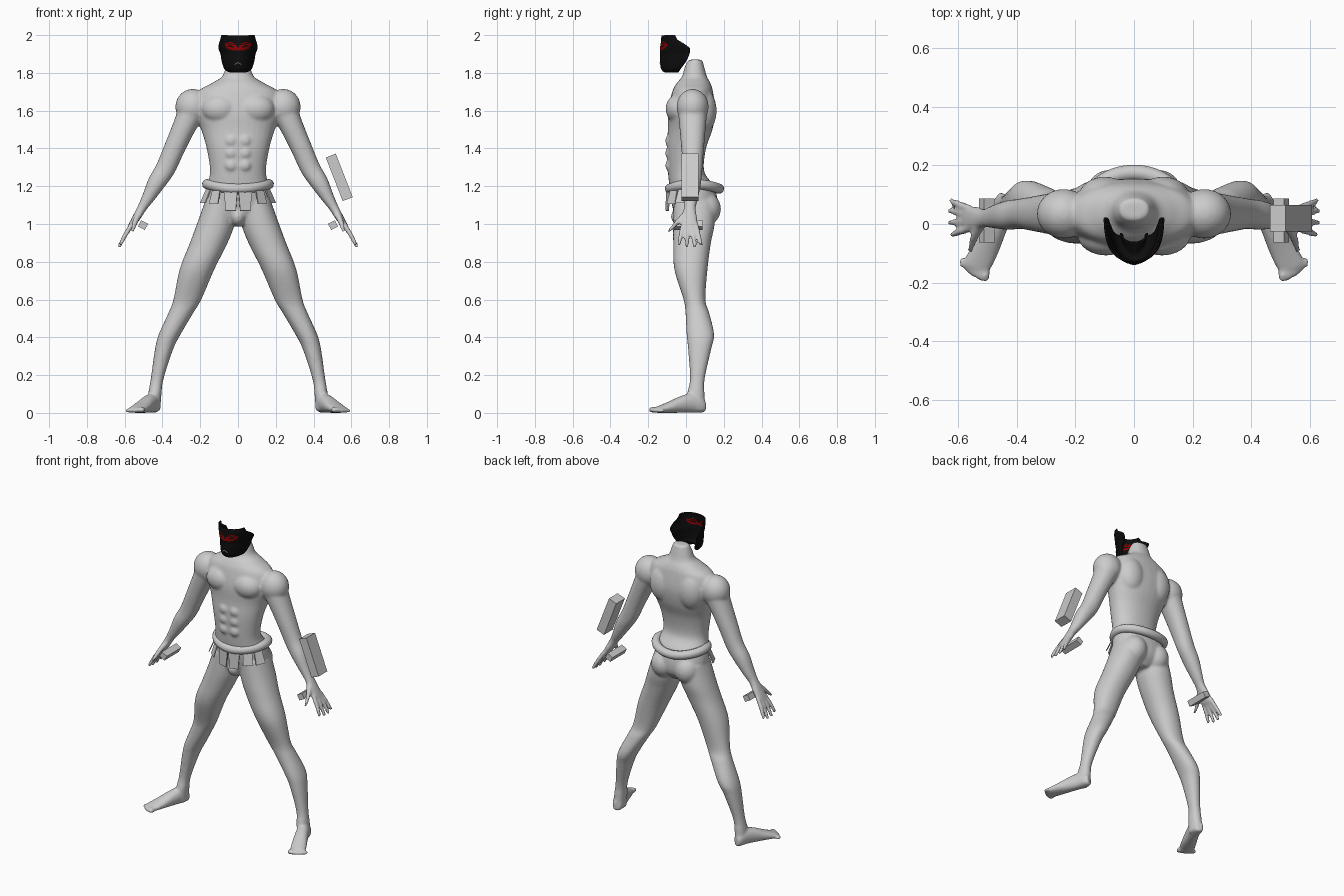
import bpy, bmesh
from math import sin, cos, pi, radians
from mathutils import Vector, Matrix

if "Cube" in bpy.data.objects:
    bpy.data.objects.remove(bpy.data.objects["Cube"])


def material(name, rgb):
    m = bpy.data.materials.new(name)
    m.use_nodes = True
    m.diffuse_color = (*rgb, 1)
    m.node_tree.nodes["Principled BSDF"].inputs["Base Color"].default_value = (*rgb, 1)
    return m


GREY = material("plain grey", (0.6, 0.6, 0.6))
BLACK = material("mask black", (0.004, 0.004, 0.004))
RED = material("mask red", (0.3, 0.0, 0.0))
WHITE = material("mouth white", (0.8, 0.8, 0.8))

X, Y, Z = Vector((1, 0, 0)), Vector((0, 1, 0)), Vector((0, 0, 1))


def add_object(name, bm, *mats):
    bmesh.ops.recalc_face_normals(bm, faces=bm.faces)
    mesh = bpy.data.meshes.new(name)
    bm.to_mesh(mesh)
    bm.free()
    for m in mats:
        mesh.materials.append(m)
    ob = bpy.data.objects.new(name, mesh)
    bpy.context.collection.objects.link(ob)
    return ob


def smooth_rows(rows, steps=5):
    """Catmull-Rom interpolation through rows of numbers."""
    out, last = [], len(rows) - 1
    for i in range(last):
        p = [rows[max(0, min(last, i + k))] for k in (-1, 0, 1, 2)]
        for s in range(steps):
            t = s / steps
            out.append([b + t / 2 * (c - a + t * (2 * a - 5 * b + 4 * c - d + t * (3 * (b - c) + d - a)))
                        for a, b, c, d in zip(*p)])
    return out + [list(rows[-1])]


def loft(bm, rows, u=X, v=Y, sides=24, side=1, power=0.92):
    """Closed tube through rows of (x, y, z, radius_u, radius_v)."""
    rings = []
    for x, y, z, ru, rv in smooth_rows(rows):
        ring = []
        for k in range(sides):
            a = 2 * pi * k / sides
            c, s = cos(a), sin(a)
            c = abs(c) ** power * (1 if c > 0 else -1)
            s = abs(s) ** power * (1 if s > 0 else -1)
            p = Vector((x, y, z)) + u * ru * c + v * rv * s
            ring.append(bm.verts.new((p.x * side, p.y, p.z)))
        rings.append(ring)
    for a, b in zip(rings, rings[1:]):
        for k in range(sides):
            j = (k + 1) % sides
            bm.faces.new((a[k], a[j], b[j], b[k]))
    bm.faces.new(rings[0])
    bm.faces.new(rings[-1])


def ball(bm, x, y, z, rx, ry, rz):
    bmesh.ops.create_uvsphere(bm, u_segments=24, v_segments=16, radius=1,
                              matrix=Matrix.Translation((x, y, z)) @ Matrix.Diagonal((rx, ry, rz, 1)))


# Body: overlapping parts fused into one smooth skin
body = bmesh.new()

# Torso and neck, from the top down
loft(body, [(0, .05, 1.87, .05, .036), (0, .045, 1.83, .065, .052), (0, .045, 1.78, .085, .066),
            (0, .04, 1.745, .14, .09), (0, .035, 1.70, .21, .108), (0, .03, 1.60, .23, .125),
            (0, .022, 1.50, .195, .118), (0, .002, 1.40, .166, .104), (0, 0, 1.28, .148, .096),
            (0, .03, 1.20, .165, .118), (0, .045, 1.12, .175, .123), (0, .05, 1.05, .15, .11),
            (0, .04, .995, .06, .07)], sides=32)
ball(body, 0, -.01, 1.04, .045, .07, .055)

ARM_U = Vector((.89, 0, .45))
FOOT_U = Vector((.93, .37, 0))
for s in (1, -1):
    # Chest, shoulder blade, buttock, shoulder and stomach muscles
    ball(body, s * .095, -.038, 1.61, .098, .07, .078)
    ball(body, s * .1, .09, 1.6, .09, .072, .12)
    ball(body, s * .085, .1, 1.08, .08, .085, .09)
    ball(body, s * .24, .035, 1.62, .092, .085, .095)
    for z in (1.44, 1.375, 1.31):
        ball(body, s * .036, -.085, z, .034, .025, .033)
    # Arm
    loft(body, [(.23, .035, 1.63, .075, .08), (.285, .035, 1.515, .062, .07), (.337, .035, 1.40, .056, .06),
                (.383, .035, 1.295, .053, .052), (.43, .03, 1.22, .048, .05), (.475, .025, 1.14, .034, .04),
                (.508, .02, 1.085, .025, .032), (.54, .018, 1.03, .021, .042), (.568, .018, .985, .016, .046)],
         ARM_U, Y, side=s)
    # Fingers and thumb
    for i, tip in enumerate((-.038, .005, .045, .08)):
        reach = .012 * (i in (1, 2))
        loft(body, [(.56, -.016 + .023 * i, 1.0, .014, .013),
                    (.595, (tip - .016 + .023 * i) / 2, .945, .013, .012),
                    (.625 + reach / 2, tip, .888 - reach, .01, .01)], ARM_U, Y, 12, s)
    loft(body, [(.52, .0, 1.06, .018, .018), (.545, -.045, 1.01, .016, .016), (.56, -.092, .96, .011, .01)],
         ARM_U, Y, 12, s)
    # Leg
    loft(body, [(.092, .045, 1.12, .083, .11), (.118, .042, 1.0, .1, .11), (.155, .032, .9, .1, .1),
                (.217, .026, .76, .092, .088), (.268, .045, .6, .074, .058), (.302, .06, .53, .066, .063),
                (.362, .076, .415, .058, .073), (.392, .072, .335, .048, .061), (.428, .06, .18, .034, .039),
                (.44, .052, .1, .035, .046), (.445, .055, .012, .034, .048)], side=s)
    # Foot and toes
    loft(body, [(.437, .1, .034, .024, .033), (.444, .07, .046, .035, .045), (.458, .025, .052, .039, .051),
                (.482, -.03, .044, .042, .044), (.508, -.085, .031, .047, .031), (.535, -.14, .019, .048, .019),
                (.541, -.155, .016, .045, .016)], FOOT_U, Z, side=s)
    for i in range(5):
        r = .0165 - .0015 * i
        ball(body, s * (.508 + .0195 * i), -.172 + .003 * i + .0018 * i * i, r, r, .028 - .002 * i, r)

body_ob = add_object("body", body, GREY)
bpy.context.view_layer.objects.active = body_ob
fuse = body_ob.modifiers.new("fuse", "REMESH")
fuse.mode = "VOXEL"
fuse.voxel_size = .008
relax = body_ob.modifiers.new("relax", "SMOOTH")
relax.factor = .5
relax.iterations = 6
for m in ("fuse", "relax"):
    bpy.ops.object.modifier_apply(modifier=m)
body_ob.data.shade_smooth()


def rope(name, points, radius, mat, cyclic):
    curve = bpy.data.curves.new(name, "CURVE")
    curve.dimensions = "3D"
    curve.bevel_depth = radius
    curve.bevel_resolution = 4
    curve.use_fill_caps = True
    line = curve.splines.new("POLY")
    line.points.add(len(points) - 1)
    for p, co in zip(line.points, points):
        p.co = (*co, 1)
    line.use_cyclic_u = cyclic
    line.use_smooth = True
    curve.materials.append(mat)
    bpy.context.collection.objects.link(bpy.data.objects.new(name, curve))


# Rolled belt, a little higher at the hips
rope("belt", [(.163 * sin(a), .045 - .13 * cos(a), 1.187 + .024 * sin(a) ** 2)
              for a in (2 * pi * k / 64 for k in range(64))], .027, GREY, True)


# Short cloth flaps hanging from the belt
def flap(name, angle, top, bottom, z_low, flare):
    out = Vector((sin(angle), -cos(angle), 0))
    along = Vector((cos(angle), sin(angle), 0))
    base = Vector((.165 * sin(angle), .045 - .14 * cos(angle), 1.19))
    low = base + out * flare
    low.z = z_low
    bm = bmesh.new()
    bm.faces.new([bm.verts.new(p) for p in (base - along * top, base + along * top,
                                            low + along * bottom, low - along * bottom)])
    ob = add_object(name, bm, GREY)
    thick = ob.modifiers.new("thickness", "SOLIDIFY")
    thick.thickness = .006


for s, label in ((1, "left"), (-1, "right")):
    flap(label + "_front_flap", s * radians(13), .037, .028, 1.07, .005)
    flap(label + "_side_flap", s * radians(42), .026, .032, 1.105, .025)
    flap(label + "_hip_flap", s * radians(66), .026, .032, 1.11, .035)


def block(name, loc, size, tilt):
    bm = bmesh.new()
    bmesh.ops.create_cube(bm, size=1, matrix=Matrix.Translation(loc) @ Matrix.Rotation(radians(tilt), 4, "Y")
                          @ Matrix.Diagonal((*size, 1)))
    add_object(name, bm, GREY)


# Forearm block and the two hand grips
block("forearm_block", (.536, .02, 1.247), (.057, .09, .247), -21.3)
for s, label in ((1, "left"), (-1, "right")):
    block(label + "_grip", (s * .503, .012, .994), (.041, .15, .037), s * -28)


# Face mask: thin open shell, rows of (height, half width, front, back)
def is_red(p):
    a, z = abs(p.x), p.z
    if p.y > -.04:
        return False
    dx, dz = a - .036, z - 1.942 - .25 * (a - .036)
    patch = (dx / .031) ** 2 + (dz / .02) ** 2 < 1
    slit = (dx / .02) ** 2 + ((dz + .002) / .005) ** 2 < 1
    brow = abs(dz - .011) < .0025 and a > .015
    bridge = a < .014 and abs(z - 1.928) < .007
    return (patch and not slit and not brow) or bridge


mask = bmesh.new()
rows = smooth_rows([(1.83, .045, -.062, -.03), (1.806, .04, -.105, -.04), (1.82, .068, -.128, -.03),
                    (1.86, .083, -.135, 0), (1.90, .09, -.134, .018), (1.93, .1, -.135, .02),
                    (1.955, .098, -.131, -.012), (1.975, .091, -.13, -.045), (1.997, .085, -.126, -.058)], 8)
COLS = 72
grid = []
for z, half, front, back in rows:
    angles = [pi * (k / COLS - .5) for k in range(COLS + 1)]
    grid.append([mask.verts.new((half * sin(a), back + (front - back) * cos(a),
                                 z + .003 * abs(sin(a)) * (z > 1.98))) for a in angles])
for a, b in zip(grid, grid[1:]):
    for k in range(COLS):
        f = mask.faces.new((a[k], a[k + 1], b[k + 1], b[k]))
        f.smooth = True
        f.material_index = int(is_red(f.calc_center_median()))
mask_ob = add_object("face_mask", mask, BLACK, RED)
shell = mask_ob.modifiers.new("thickness", "SOLIDIFY")
shell.thickness = .006
shell.offset = 0

# Small downturned mouth line
rope("mouth", [(.016 * t, -.1375 + .003 * t * t, 1.853 - .009 * t * t)
               for t in (k / 6 - 1 for k in range(13))], .0022, WHITE, False)
